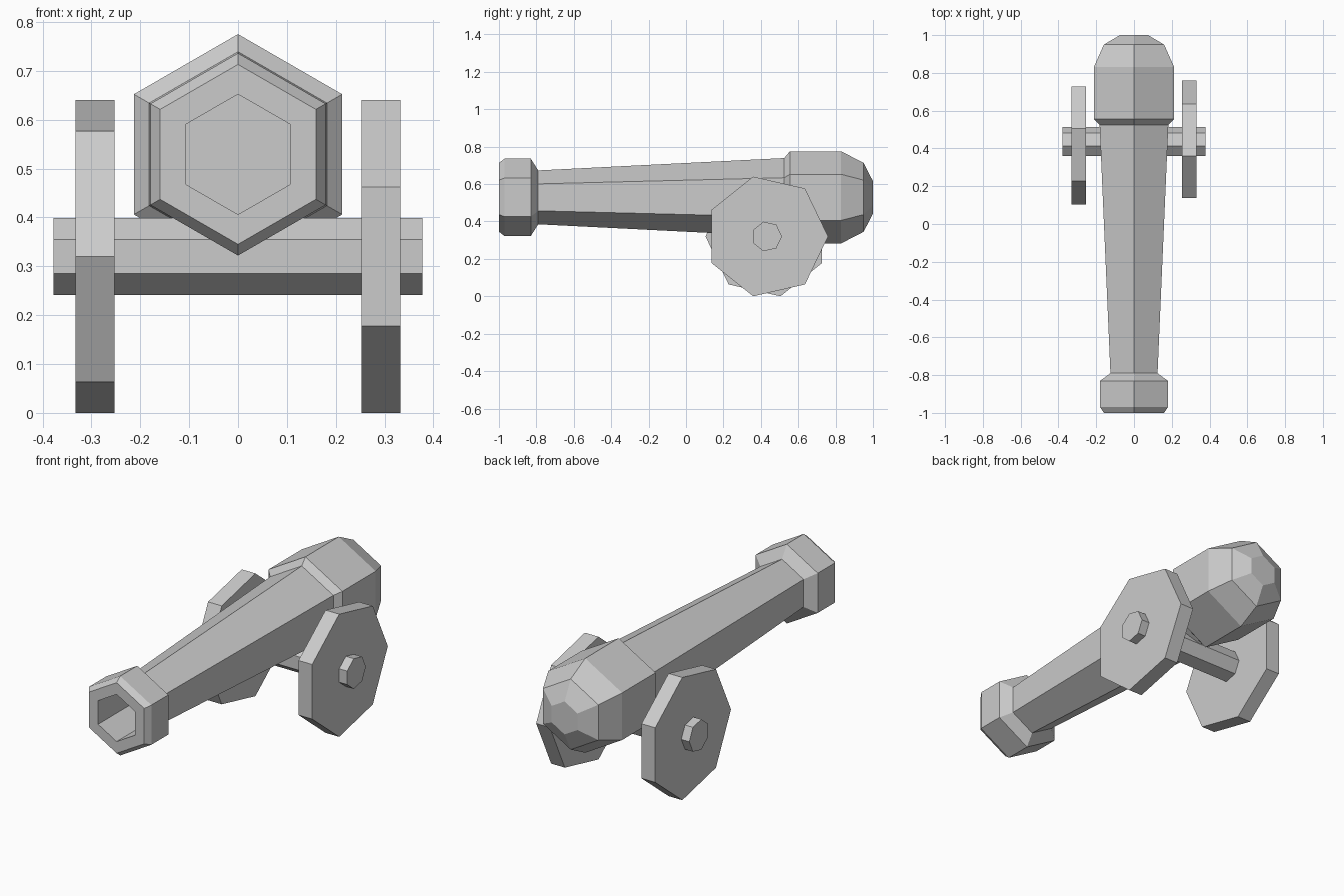
import bpy, bmesh
from math import cos, sin, pi

if "Cube" in bpy.data.objects:
    bpy.data.objects.remove(bpy.data.objects["Cube"])


def make_object(name, bm):
    bmesh.ops.recalc_face_normals(bm, faces=bm.faces)
    mesh = bpy.data.meshes.new(name)
    bm.to_mesh(mesh)
    bm.free()
    obj = bpy.data.objects.new(name, mesh)
    bpy.context.collection.objects.link(obj)
    return obj


def loft(name, profile, sides, place, phase=0.0):
    """Skin polygon rings (position along axis, radius) and cap both ends."""
    bm = bmesh.new()
    rings = []
    for along, radius in profile:
        angles = [phase + 2 * pi * i / sides for i in range(sides)]
        rings.append([bm.verts.new(place(along, radius * cos(a), radius * sin(a)))
                      for a in angles])
    for r0, r1 in zip(rings, rings[1:]):
        for i in range(sides):
            j = (i + 1) % sides
            bm.faces.new((r0[i], r0[j], r1[j], r1[i]))
    bm.faces.new(rings[0])
    bm.faces.new(rings[-1])
    return make_object(name, bm)


# Six-sided barrel: bore floor, muzzle ring, tapered tube, rounded breech
barrel_profile = [
    (-0.60, 0.123), (-1.00, 0.123), (-1.00, 0.184), (-0.97, 0.207),
    (-0.83, 0.207), (-0.79, 0.144), (0.525, 0.210), (0.555, 0.246),
    (0.83, 0.246), (0.95, 0.184), (1.00, 0.086),
]
loft("barrel", barrel_profile, 6,
     lambda along, u, v: (u, along, 0.529 + v), pi / 2)


# Seven-sided axle and wheels share one centre line
def on_axle(along, u, v):
    return (along, 0.432 + u, 0.32 + v)


loft("axle", [(-0.378, 0.081), (0.378, 0.081)], 7, on_axle)

# Left wheel is the right one turned half a revolution
for name, side, phase in (("right_wheel", 1, 0.0), ("left_wheel", -1, pi)):
    loft(name, [(side * 0.253, 0.328), (side * 0.332, 0.328)], 7, on_axle, phase)
